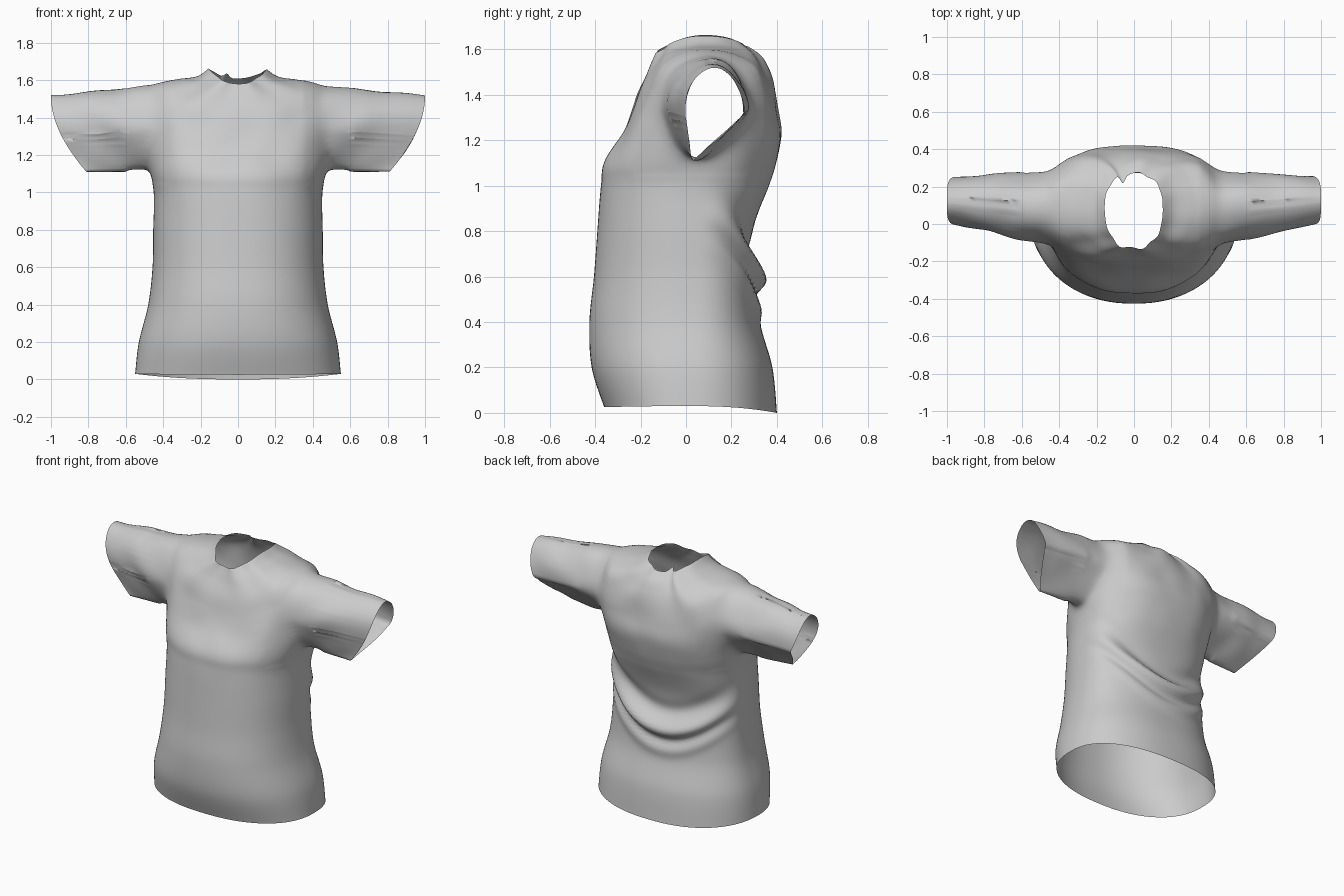
import bpy, bmesh, math
from mathutils import Vector, noise

cube = bpy.data.objects.get("Cube")
if cube:
    bpy.data.objects.remove(cube)

SIDES, STEPS, LOOPS = 120, 10, 24

# Torso rings, hem to collar: half width, front y, back y, front z, side z, back z
RINGS = [
    (.55, -.36, .40, .025, .03, .0),
    (.53, -.415, .38, .2, .2, .2),
    (.48, -.425, .325, .4, .4, .4),
    (.457, -.405, .31, .6, .6, .6),
    (.453, -.39, .295, .8, .8, .8),
    (.45, -.375, .365, 1, 1, 1),
    (.475, -.36, .395, 1.1, 1.12, 1.1),
    (.50, -.285, .42, 1.22, 1.3, 1.22),
    (.50, -.24, .41, 1.32, 1.47, 1.32),
    (.45, -.205, .39, 1.42, 1.575, 1.42),
    (.32, -.165, .36, 1.51, 1.6, 1.51),
    (.22, -.14, .325, 1.56, 1.62, 1.57),
    (.155, -.13, .27, 1.58, 1.66, 1.61),
]


def spline(rows, t):
    """Catmull-Rom interpolation through a list of tuples."""
    i = min(int(t), len(rows) - 2)
    u = t - i
    p = [rows[max(0, min(len(rows) - 1, i + k))] for k in (-1, 0, 1, 2)]
    return [b + .5 * u * (c - a + u * (2 * a - 5 * b + 4 * c - d + u * (3 * (b - c) + d - a)))
            for a, b, c, d in zip(*p)]


def bump(d, width):
    return math.exp(-(d / width) ** 2)


def power(v, e):
    return math.copysign(abs(v) ** e, v)


def torso_point(t, a):
    hx, yf, yb, zf, zs, zb = spline(RINGS, t)
    c, s = math.cos(a), math.sin(a)
    mid = .02 + .07 * min(1, t / 9)
    end, zend = (yb, zb) if s > 0 else (yf, zf)
    # The shoulder blades are squarer than the rest
    square = .86 - .14 * bump(t - 8, 2) * max(0, s)
    x = hx * power(c, .87)
    y = mid + abs(power(s, square)) * (end - mid)
    z = zs + (zend - zs) * s * s
    push = 0
    # Swags hanging across the lower back
    if s > 0:
        sag = z - 1.2 * x * x - .1 * x
        swag = .045 * bump(sag - .59, .055) - .025 * bump(sag - .7, .06)
        swag += .015 * bump(sag - .45, .04) - .015 * bump(sag - .515, .03)
        push += swag * s ** 1.3
    # Gathers running down from the collar
    push += .01 * math.sin(9 * a + 1) * bump(z - 1.54, .12) * abs(s)
    notch = bump(a - math.radians(110), .1) * bump(t - len(RINGS) + 1, 1.6)
    return Vector((x + c * push, y + s * push - .04 * notch, z + .02 * notch))


def section(v, f):
    """Centre and half width of the teardrop sleeve section at height v (-1 to 1)."""
    squeeze = min(1, (v + 1.3) / 1.3)
    k = 1 - (1 - squeeze) * (.45 + .55 * f)
    return (.085 + .04 * f) * k, (.195 - .068 * f) * k


def sleeve_point(a, f, side):
    """Point on the sleeve; f runs from the armhole (0) to the cuff (1)."""
    v = math.sin(a)
    top = 1.575 - .058 * f
    z = (top + 1.11) / 2 + (top - 1.11) / 2 * v
    centre, half = section(v, f)
    y = centre + half * math.cos(a)
    cuff = 1 - .19 * ((1 - v) / 2) ** 1.9
    # Diagonal creases near the armpit
    x = .5 + (cuff - .5) * f
    crease = math.sin(20 * (z - .5 * x)) * .01 * math.sin(math.pi * f) * bump(f - .25, .35)
    return Vector((side * cuff, y + crease * math.cos(a), z))


def armhole_coords(p):
    v = (p.z - 1.34) / .23
    centre, half = section(max(-1, min(1, v)), 0)
    return (p.y - centre) / half, v


# Torso shell, open at hem and collar
bm = bmesh.new()
count = (len(RINGS) - 1) * STEPS
rows = [[bm.verts.new(torso_point(i / STEPS, 2 * math.pi * j / SIDES)) for j in range(SIDES)]
        for i in range(count + 1)]
for low, high in zip(rows, rows[1:]):
    for j in range(SIDES):
        k = (j + 1) % SIDES
        bm.faces.new((low[j], low[k], high[k], high[j]))
rims = set(rows[0]) | set(rows[-1])

# Armholes
holes = []
for face in bm.faces:
    p = face.calc_center_median()
    if abs(p.x) > .3 and math.hypot(*armhole_coords(p)) < .98:
        holes.append(face)
bmesh.ops.delete(bm, geom=holes, context='FACES')

# Sleeves grown from the armhole edges
for side in (-1, 1):
    edges = [e for e in bm.edges if e.is_boundary and e.verts[0].co.x * side > .2
             and e.verts[0] not in rims]
    ring = {v for e in edges for v in e.verts}
    angles = {}
    for v in ring:
        across, up = armhole_coords(v.co)
        angles[v] = math.atan2(up, across)
        goal = sleeve_point(angles[v], 0, side)
        v.co.y, v.co.z = goal.y, goal.z
    current = {v: v for v in ring}
    for n in range(1, LOOPS + 1):
        new = {}
        for v in ring:
            goal = sleeve_point(angles[v], n / LOOPS, side)
            goal.x = v.co.x + (goal.x - v.co.x) * n / LOOPS
            new[v] = bm.verts.new(goal)
        for e in edges:
            a, b = e.verts
            bm.faces.new((current[a], current[b], new[b], new[a]))
        current = new

# Soften the armhole seams and add faint cloth unevenness
seam = [v for v in bm.verts if not v.is_boundary and .36 < abs(v.co.x) < .6 and v.co.z > 1.04]
for _ in range(16):
    bmesh.ops.smooth_vert(bm, verts=seam, factor=.5, use_axis_x=True, use_axis_y=True, use_axis_z=True)
bmesh.ops.recalc_face_normals(bm, faces=bm.faces)
bm.normal_update()
for v in bm.verts:
    fade = max(0, min(1, (v.co.z - .9) / .4))
    v.co += v.normal * noise.noise(v.co * 6) * .01 * fade

mesh = bpy.data.meshes.new("shirt")
bm.to_mesh(mesh)
bm.free()
shirt = bpy.data.objects.new("shirt", mesh)
bpy.context.collection.objects.link(shirt)

# Plain grey cloth
cloth = bpy.data.materials.new("grey cloth")
cloth.use_nodes = True
color = (.6, .6, .6, 1)
cloth.diffuse_color = color
cloth.node_tree.nodes["Principled BSDF"].inputs["Base Color"].default_value = color
mesh.materials.append(cloth)

bpy.context.view_layer.objects.active = shirt
shirt.select_set(True)
bpy.ops.object.shade_smooth_by_angle(angle=math.radians(80))
